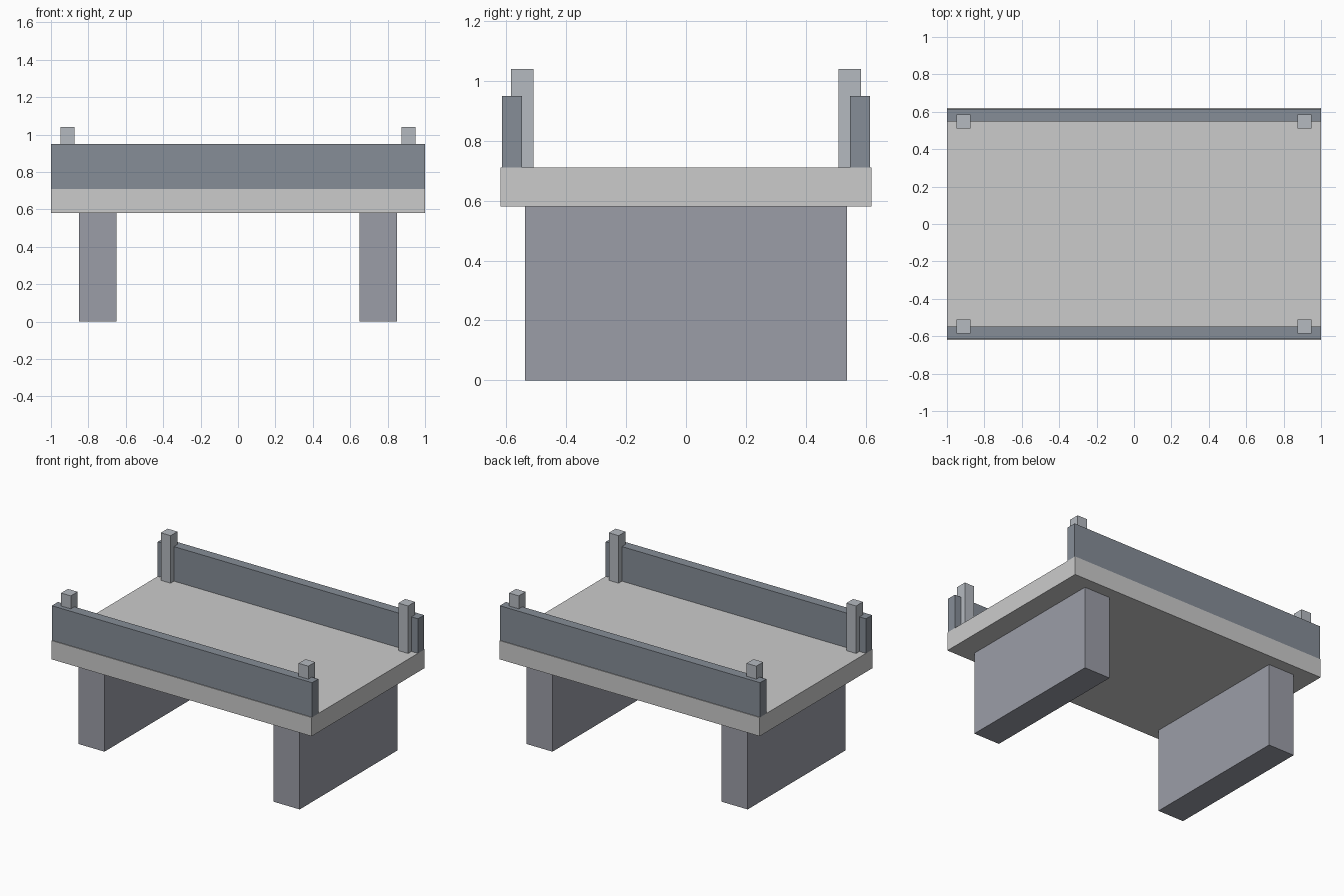
import bpy

if "Cube" in bpy.data.objects:
    bpy.data.objects.remove(bpy.data.objects["Cube"])


def material(name, rgb):
    m = bpy.data.materials.new(name)
    m.diffuse_color = (*rgb, 1)
    m.use_nodes = True
    m.node_tree.nodes["Principled BSDF"].inputs["Base Color"].default_value = m.diffuse_color
    return m


deck_mat = material("pale_stone", (0.55, 0.55, 0.56))
rail_mat = material("slate_blue", (0.24, 0.27, 0.31))
pier_mat = material("grey_stone", (0.33, 0.34, 0.39))
post_mat = material("light_slate", (0.46, 0.49, 0.53))


def box(name, x, y, z, mat):
    """Box spanning the (min, max) pairs on each axis."""
    spans = (x, y, z)
    bpy.ops.mesh.primitive_cube_add(size=1, location=[(a + b) / 2 for a, b in spans])
    ob = bpy.context.object
    ob.name = name
    ob.scale = [b - a for a, b in spans]
    bpy.ops.object.transform_apply(location=False, rotation=False, scale=True)
    ob.data.materials.append(mat)
    return ob


def flip(span, sign):
    return tuple(sorted(sign * v for v in span))


# Bridge deck
box("deck", (-1, 1), (-0.62, 0.62), (0.58, 0.71), deck_mat)

# Supporting piers under the deck
for side, sx in (("left", -1), ("right", 1)):
    box(f"{side}_pier", flip((0.65, 0.85), sx), (-0.537, 0.537), (0, 0.58), pier_mat)

# Parapet walls along both long sides, with a post near each end
for face, sy in (("front", -1), ("back", 1)):
    box(f"{face}_parapet", (-1, 1), flip((0.547, 0.615), sy), (0.71, 0.95), rail_mat)
    for side, sx in (("left", -1), ("right", 1)):
        box(f"{face}_{side}_post", flip((0.875, 0.95), sx),
            flip((0.51, 0.585), sy), (0.71, 1.04), post_mat)
